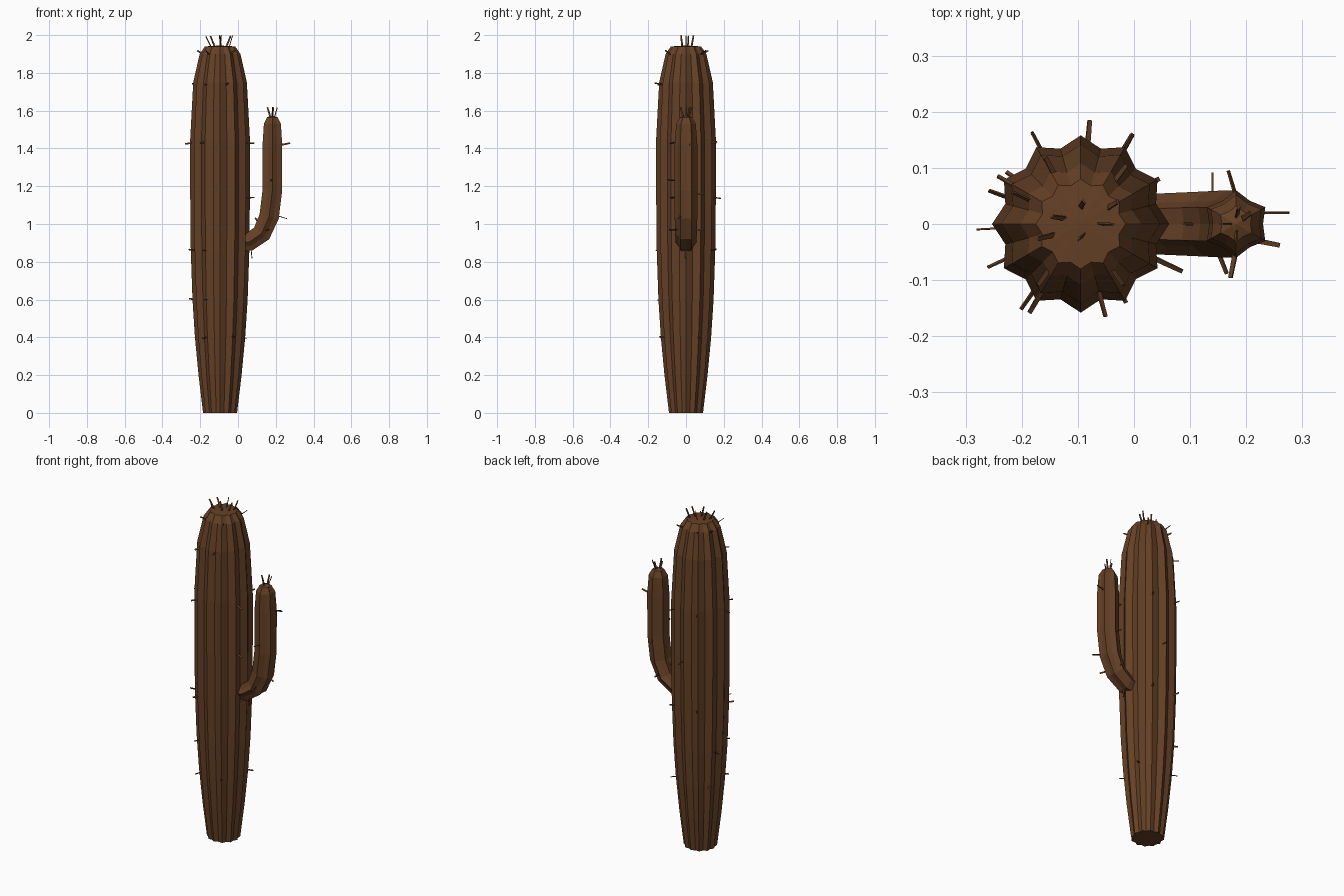
import bpy
import bmesh
import math
import random
from mathutils import Vector

random.seed(4)
cube = bpy.data.objects.get("Cube")
if cube:
    bpy.data.objects.remove(cube, do_unlink=True)

brown = bpy.data.materials.new("dark_brown")
brown.use_nodes = True
colour = (0.13, 0.052, 0.019, 1)
brown.diffuse_color = colour
brown.node_tree.nodes["Principled BSDF"].inputs["Base Color"].default_value = colour

SIDE = Vector((0, 1, 0))
UP = Vector((0, 0, 1))
TRUNK_X = -0.095
ARM_X = 0.182


def finish(bm, name):
    bmesh.ops.recalc_face_normals(bm, faces=bm.faces)
    mesh = bpy.data.meshes.new(name)
    bm.to_mesh(mesh)
    bm.free()
    mesh.materials.append(brown)
    obj = bpy.data.objects.new(name, mesh)
    bpy.context.collection.objects.link(obj)
    return obj


def ribbed_tube(name, path, ribs, valley, phase, tip):
    """Sweep a star-shaped section along (x, z, radius) points."""
    bm = bmesh.new()
    centres = [Vector((x, 0, z)) for x, z, r in path]
    rings = []
    count = ribs * 2
    for i, c in enumerate(centres):
        ahead = centres[min(i + 1, len(path) - 1)]
        behind = centres[max(i - 1, 0)]
        normal = SIDE.cross((ahead - behind).normalized())
        ring = []
        for k in range(count):
            a = phase + math.tau * k / count
            r = path[i][2] * (valley if k % 2 else 1)
            ring.append(bm.verts.new(c + r * (math.cos(a) * normal + math.sin(a) * SIDE)))
        rings.append(ring)
    for low, high in zip(rings, rings[1:]):
        for k in range(count):
            n = (k + 1) % count
            bm.faces.new((low[k], low[n], high[n], high[k]))
    bm.faces.new(rings[0])
    top = bm.verts.new(centres[-1] + UP * tip)
    for k in range(count):
        bm.faces.new((rings[-1][k], rings[-1][(k + 1) % count], top))
    return finish(bm, name)


def add_spine(bm, base, direction, length):
    """A thin flat blade, turned at random about its own axis."""
    d = direction.normalized()
    helper = Vector([random.uniform(-1, 1) for _ in range(3)])
    across = d.cross(helper).normalized()
    thick = d.cross(across)
    ends = []
    for dist, width in ((-0.012, 0.005), (length, 0.004)):
        ends.append([bm.verts.new(base + d * dist + across * width * u + thick * 0.0015 * v)
                     for u, v in ((-1, -1), (1, -1), (1, 1), (-1, 1))])
    for k in range(4):
        n = (k + 1) % 4
        bm.faces.new((ends[0][k], ends[0][n], ends[1][n], ends[1][k]))
    bm.faces.new(ends[0])
    bm.faces.new(ends[1])


def radius_at(profile, z):
    for (z0, r0), (z1, r1) in zip(profile, profile[1:]):
        if z0 <= z <= z1:
            return r0 + (r1 - r0) * (z - z0) / (z1 - z0)
    return profile[-1][1]


# Trunk
trunk = [(0, 0.09), (0.2, 0.114), (0.4, 0.133), (0.6, 0.146), (0.86, 0.155),
         (1.15, 0.158), (1.45, 0.158), (1.75, 0.142), (1.9, 0.108), (1.94, 0.08)]
ribbed_tube("trunk", [(TRUNK_X, z, r) for z, r in trunk], 12, 0.88, 0, 0.005)

# Bent side arm
arm = [(-0.02, 0.895, 0.052), (0.06, 0.905, 0.055), (0.125, 0.95, 0.058),
       (0.165, 1.04, 0.06), (ARM_X, 1.18, 0.06), (ARM_X, 1.42, 0.06),
       (ARM_X, 1.53, 0.052), (ARM_X, 1.565, 0.032)]
ribbed_tube("side_arm", arm, 6, 0.8, math.pi / 6, 0.01)

# Spines around the trunk, as height and compass angles
bm = bmesh.new()
rows = {0.4: (145, 235, 300, 30), 0.6: (160, 240), 0.86: (205, 240, 118, 60),
        1.14: (-25, 85), 1.43: (183, 60, 235, -25, 118), 1.74: (150, 240, 285),
        1.9: (52, 118, 155, 235, 305)}
for z, angles in rows.items():
    for angle in angles:
        a = math.radians(angle)
        out = Vector((math.cos(a), math.sin(a), 0))
        base = Vector((TRUNK_X, 0, z)) + out * radius_at(trunk, z) * 0.95
        lift = 0.6 if z > 1.8 else random.uniform(-0.2, 0.2)
        add_spine(bm, base, out + UP * lift, 0.036 if angle != -25 else 0.05)

# Spines on the trunk crown
for x, y, lean in ((0, 0.03, 0.1), (0.005, -0.02, -0.15), (-0.03, 0.01, -0.4),
                   (0.035, 0, 0.4), (-0.05, -0.02, -0.5), (0.05, 0.03, 0.3)):
    add_spine(bm, Vector((TRUNK_X + x, y, 1.943)), Vector((lean, y * 6, 1)), 0.057)
finish(bm, "trunk_spines")

# Spines on the arm and its tip
bm = bmesh.new()
for base, direction in (
        ((0.235, 0.02, 1.42), (1, 0, 0.2)), ((0.22, -0.03, 1.04), (1, -0.2, -0.3)),
        ((0.115, 0, 1.0), (-0.6, 0, 0.8)), ((0.07, 0, 0.86), (0.1, 0, -1)),
        ((0.14, 0.05, 0.97), (0, 1, 0)), ((0.18, 0.055, 1.16), (-0.3, 1, 0)),
        ((0.18, -0.055, 0.93 + 0.3), (-0.2, -1, 0.1)), ((0.15, -0.05, 0.97), (0.4, -1, 0))):
    add_spine(bm, Vector(base), Vector(direction), 0.042)
for x, y in ((-0.012, 0), (0.012, 0.01), (0, -0.015), (0.002, 0.015)):
    add_spine(bm, Vector((ARM_X + x, y, 1.57)), Vector((x * 25, y * 20, 1)), 0.05)
finish(bm, "arm_spines")
